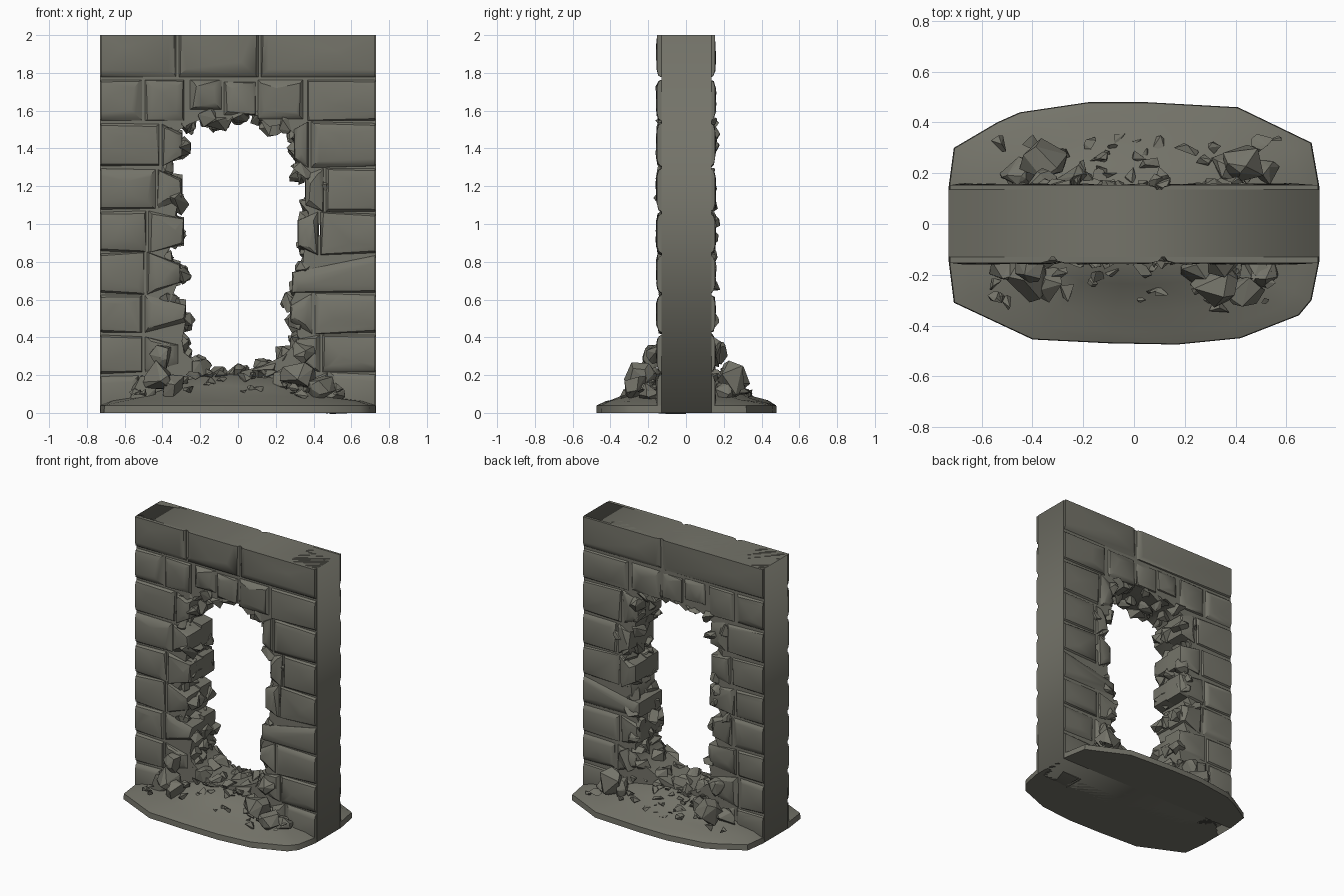
import bpy, bmesh, math, random
from mathutils import Vector

if "Cube" in bpy.data.objects:
    bpy.data.objects.remove(bpy.data.objects["Cube"])

R = random.Random(7)
stone_mat = bpy.data.materials.new("weathered grey stone")
stone_mat.diffuse_color = (0.175, 0.173, 0.142, 1)
stone_mat.use_nodes = True
stone_mat.node_tree.nodes["Principled BSDF"].inputs["Base Color"].default_value = stone_mat.diffuse_color


def finish(bm, name, smooth=None):
    bmesh.ops.delete(bm, geom=[v for v in bm.verts if not v.link_faces], context='VERTS')
    bmesh.ops.recalc_face_normals(bm, faces=bm.faces[:])
    me = bpy.data.meshes.new(name)
    bm.to_mesh(me)
    bm.free()
    ob = bpy.data.objects.new(name, me)
    bpy.context.collection.objects.link(ob)
    me.materials.append(stone_mat)
    if smooth:
        bpy.ops.object.select_all(action='DESELECT')
        ob.select_set(True)
        bpy.context.view_layer.objects.active = ob
        bpy.ops.object.shade_smooth_by_angle(angle=math.radians(smooth))
    return ob


def hull(bm, pts):
    vs = [bm.verts.new(p) for p in pts]
    bmesh.ops.convex_hull(bm, input=vs, use_existing_faces=False)


def rock(bm, c, sx, sy, sz, n=11):
    pts = []
    for _ in range(n):
        d = Vector((R.gauss(0, 1), R.gauss(0, 1), R.gauss(0, 1))).normalized()
        pts.append((c[0] + d.x * sx, c[1] + d.y * sy, max(0.01, c[2] + d.z * sz)))
    hull(bm, pts)


def stone(bm, quad, side, jit=0.008):
    """Pillowed block: quad of (x, z) corners, on the front (-1) or back (+1)."""
    cx = sum(q[0] for q in quad) / 4
    cz = sum(q[1] for q in quad) / 4

    def inset(q, d):
        x, z = q
        sx, sz = math.copysign(1, x - cx), math.copysign(1, z - cz)
        dx = min(d, 0.004) if abs(x) > 0.72 else d
        dz = 0 if z > 1.99 else d
        return x - sx * dx, z - sz * dz

    pts = []
    for i, q in enumerate(quad):
        for y, d in ((0.0, 0.005), (0.132, 0.007), (0.146, 0.018), (0.153, 0.045)):
            x, z = inset(q, d)
            edge = abs(q[0]) > 0.72 or z > 1.99 or y < 0.14
            j = 0 if edge else jit
            pts.append((x + R.uniform(-j, j), side * (y + R.uniform(-j, j) * 0.5),
                        z + R.uniform(-j, j)))
    for _ in range(3):   # uneven dressed face
        pts.append((cx + R.uniform(-.3, .3) * (quad[1][0] - quad[0][0]),
                    side * R.uniform(0.152, 0.161), cz + R.uniform(-.06, .06)))
    hull(bm, pts)


# broken opening outline (x, z)
hole = [(-.25, .4), (-.23, .5), (-.31, .6), (-.25, .74), (-.34, .83), (-.27, .93),
        (-.29, 1.0), (-.27, 1.1), (-.33, 1.2), (-.34, 1.29), (-.25, 1.38), (-.33, 1.44),
        (-.22, 1.5), (-.13, 1.53), (-.07, 1.48), (0, 1.53), (.08, 1.53), (.13, 1.48),
        (.2, 1.5), (.26, 1.45), (.26, 1.35), (.27, 1.25), (.4, 1.2), (.33, 1.1),
        (.32, 1.03), (.42, .97), (.3, .87), (.29, .77), (.27, .68), (.23, .6),
        (.26, .5), (.27, .4), (.2, .33), (.1, .29), (0, .265), (-.08, .245),
        (-.16, .28), (-.24, .34)]


def outward(x, z):
    return Vector((x / 0.09, 0, (z - 0.88) / 0.41)).normalized()


# wall core: slab with the opening cut through it
cu = bpy.data.curves.new("wall_core", 'CURVE')
cu.dimensions = '2D'
cu.fill_mode = 'BOTH'
cu.extrude = 0.133
inner = []
for x, z in hole:
    o = outward(x, z)
    inner.append((x + o.x * 0.05, z + o.z * 0.05))
for ring in ([(-.73, 0), (.73, 0), (.73, 2), (-.73, 2)], inner):
    sp = cu.splines.new('POLY')
    sp.points.add(len(ring) - 1)
    for p, (x, z) in zip(sp.points, ring):
        p.co = (x, z, 0, 1)
    sp.use_cyclic_u = True
tmp = bpy.data.objects.new("wall_core_curve", cu)
bpy.context.collection.objects.link(tmp)
bpy.context.view_layer.update()
core_me = bpy.data.meshes.new_from_object(tmp.evaluated_get(bpy.context.evaluated_depsgraph_get()))
bpy.data.objects.remove(tmp)
bm = bmesh.new()
bm.from_mesh(core_me)
for v in bm.verts:
    v.co = (v.co.x, -v.co.z + 0.003, v.co.y)
bmesh.ops.remove_doubles(bm, verts=bm.verts[:], dist=0.0005)
finish(bm, "wall_core")

# masonry courses: z0, z1, joint x, inner tip x (per side)
left = [(0, .2, -.52, -.34), (.2, .42, -.5, -.31), (.42, .63, -.5, -.27), (.63, .85, -.49, -.3),
        (.85, 1.07, -.48, -.28), (1.07, 1.3, -.43, -.29), (1.3, 1.54, -.41, -.29)]
right = [(0, .21, .48, .34), (.21, .42, .44, .3), (.42, .63, .4, .27), (.63, .84, None, .28),
         (.84, 1.06, .43, .31), (1.06, 1.3, .46, .35), (1.3, 1.54, .38, .29)]
for side, label in ((-1, "front"), (1, "back")):
    bm = bmesh.new()
    for rows, s in ((left, -1), (right, 1)):
        for z0, z1, joint, tip in rows:
            t = R.uniform(-.012, .012)
            if joint is None:      # one long stone with a sloping top
                stone(bm, [(s * .73, z0), (tip, z0), (s * .73, z1), (tip, z1 - .09)], side)
                continue
            if side > 0:
                joint += R.uniform(-.04, .04)
            stone(bm, [(s * .73, z0), (joint, z0 + t), (s * .73, z1), (joint, z1 - t)], side)
            a = R.uniform(.02, .06)
            stone(bm, [(joint, z0 + t), (tip, z0 + a), (joint, z1 - t), (tip, z1 - a)], side, .014)
    # course above the opening and the capping course
    for x0, x1, z0, z1 in ((-.73, -.5, 1.54, 1.77), (-.5, -.28, 1.54, 1.77), (-.26, -.08, 1.6, 1.77),
                           (-.08, .1, 1.57, 1.76), (.1, .35, 1.55, 1.77), (.36, .73, 1.54, 1.77)):
        stone(bm, [(x0, z0), (x1, z0), (x0, z1), (x1, z1)], side)
    cuts = (-.73, -.32, .115, .73) if side < 0 else (-.73, .1, .73)
    for x0, x1 in zip(cuts, cuts[1:]):
        stone(bm, [(x0, 1.77), (x1, 1.77), (x0, 2), (x1, 2)], side)
    finish(bm, label + "_masonry", 25)

# jagged broken stones lining the opening
bm = bmesh.new()
for x, z in hole:
    o = outward(x, z)
    for y in (-.095, 0, .1):
        r = R.uniform(.05, .075)
        c = Vector((x, y + R.uniform(-.02, .02), z)) + o * r * R.uniform(.75, 1.1)
        rock(bm, c, r, .065, r, 10)
finish(bm, "broken_edge_stones")

# earth mound under the wall
outline = [(-.73, .15), (-.71, .3), (-.54, .4), (-.45, .44), (-.18, .48), (.05, .48), (.41, .46),
           (.7, .32), (.73, .15), (.73, -.15), (.7, -.3), (.65, -.36), (.42, -.45), (.17, -.475),
           (-.1, -.47), (-.4, -.455), (-.71, -.31), (-.73, -.15)]
levels = [(1, 0), (.995, .04), (.9, .062), (.72, .085), (.5, .14), (.3, .2)]
bm = bmesh.new()
rings = []
for k, (s, h) in enumerate(levels):
    j = .008 if k > 1 else 0
    rings.append([bm.verts.new((x * s, y * s, h + R.uniform(-j, j))) for x, y in outline])
n = len(outline)
for a, b in zip(rings, rings[1:]):
    for i in range(n):
        bm.faces.new((a[i], a[(i + 1) % n], b[(i + 1) % n], b[i]))
bm.faces.new(rings[0])
bm.faces.new(rings[-1])
finish(bm, "earth_mound", 35)


def ground(x, y):
    s = max(abs(y) / .475, abs(x) / .85)
    for (s1, h1), (s0, h0) in zip(levels[1:], levels[2:]):
        if s >= s0:
            return h0 + (h1 - h0) * min(1, (s - s0) / (s1 - s0))
    return .2


# large fallen blocks
bm = bmesh.new()
for x, y, z, r in ((-.42, -.22, .18, .1), (-.33, -.24, .13, .08), (-.5, -.19, .12, .08),
                   (.32, -.24, .19, .1), (.44, -.26, .14, .08), (.25, -.19, .18, .07), (.5, -.19, .1, .07),
                   (-.36, .25, .17, .1), (-.45, .2, .12, .08), (.44, .25, .18, .1), (.36, .21, .14, .08),
                   (.52, .2, .1, .06), (-.25, .19, .16, .07), (-.4, -.16, .3, .08), (.34, -.15, .32, .07),
                   (.36, .16, .32, .08), (-.36, .16, .32, .07)):
    rock(bm, (x, y, z), r, r * .9, r, 14)
finish(bm, "fallen_blocks")

# small rubble chips, denser against the wall
bm = bmesh.new()
for side in (-1, 1):
    for _ in range(50):
        x = R.uniform(-.56, .56)
        y = side * (.14 + .2 * R.random() ** 1.5)
        r = R.uniform(.015, .045)
        rock(bm, (x, y, ground(x, y) + r * .2), r * 1.2, r, r * .7, 7)
finish(bm, "rubble_chips")
